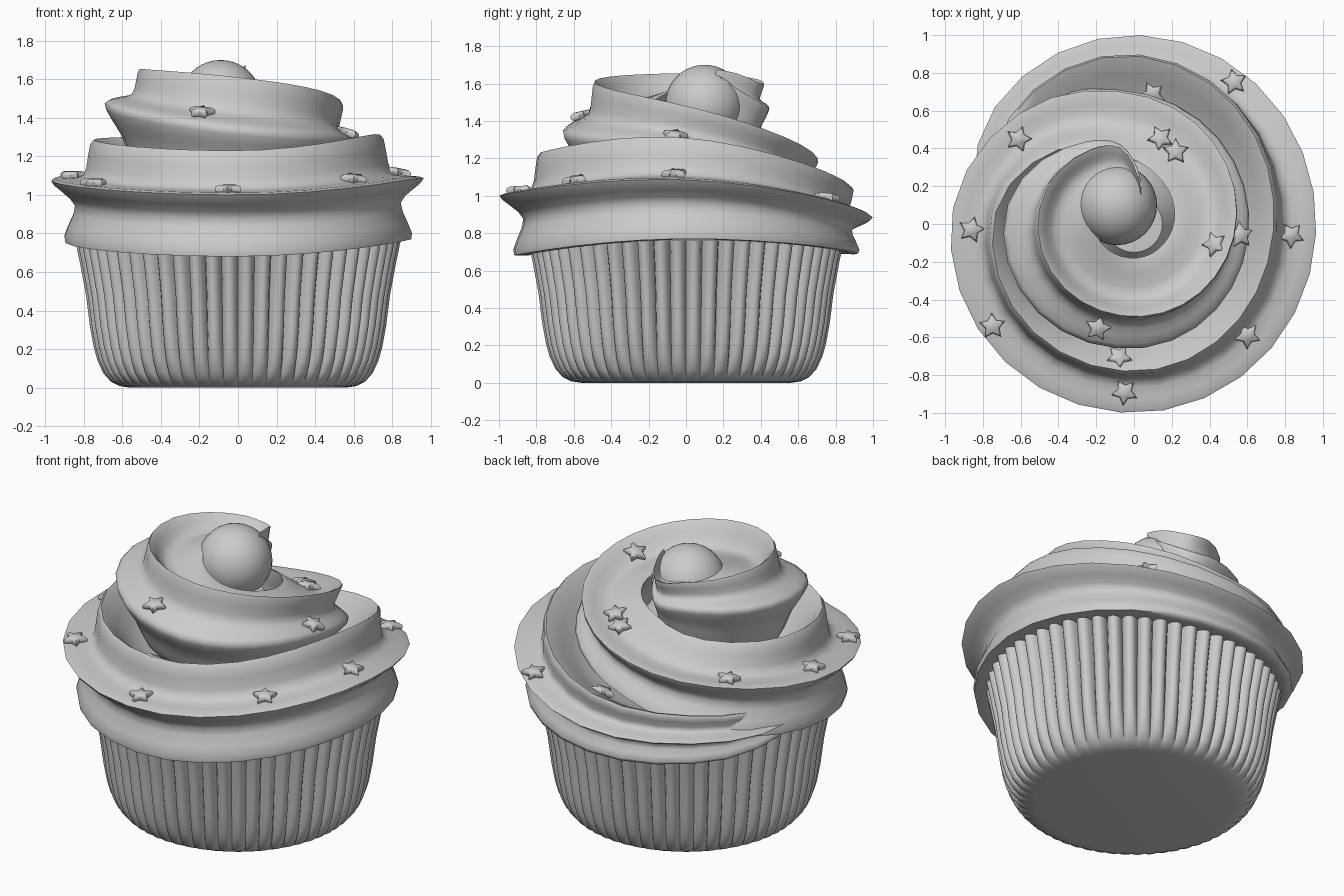
import bpy, bmesh, math
from mathutils import Vector, Matrix
from mathutils.bvhtree import BVHTree

if "Cube" in bpy.data.objects:
    bpy.data.objects.remove(bpy.data.objects["Cube"])


def finish(name, bm, angle=40):
    bmesh.ops.recalc_face_normals(bm, faces=bm.faces[:])
    me = bpy.data.meshes.new(name)
    bm.to_mesh(me)
    bm.free()
    ob = bpy.data.objects.new(name, me)
    bpy.context.collection.objects.link(ob)
    bpy.ops.object.select_all(action='DESELECT')
    ob.select_set(True)
    bpy.context.view_layer.objects.active = ob
    bpy.ops.object.shade_smooth_by_angle(angle=math.radians(angle))
    return ob


def loft(bm, rings):
    """Bridge closed rings of points and cap both ends."""
    vs = [[bm.verts.new(p) for p in ring] for ring in rings]
    n = len(vs[0])
    for a, b in zip(vs, vs[1:]):
        for i in range(n):
            j = (i + 1) % n
            bm.faces.new((a[i], a[j], b[j], b[i]))
    bm.faces.new(vs[0])
    bm.faces.new(vs[-1])


# Pleated paper wrapper: (radius, height, pleat depth)
PLEATS, STEPS = 56, 8
profile = [(.56, 0, 0), (.615, .008, .005), (.66, .03, .012), (.70, .075, .025),
           (.73, .14, .035), (.75, .21, .045), (.77, .32, .05), (.79, .48, .055),
           (.82, .64, .06), (.845, .76, .065), (.77, .76, 0)]
rings = []
for r, z, d in profile:
    ring = []
    for i in range(PLEATS * STEPS):
        a = 2 * math.pi * i / (PLEATS * STEPS)
        rr = r - d * (1 - abs(math.sin(a * PLEATS / 2)) ** .55)
        ring.append((rr * math.cos(a), rr * math.sin(a), z))
    rings.append(ring)
bm = bmesh.new()
loft(bm, rings)
finish("wrapper", bm, 50)

# Piped frosting: clockwise angle from the back, then (radius, height) of the
# outer, upper, lower ridges and the hidden inner base of the rope section
KEYS = [
    (-94, .78, .84, .72, .88, .78, .80, .5, .82),
    (-68, .91, .84, .79, .92, .86, .74, .45, .8),
    (-45, .97, .85, .87, .97, .90, .70, .4, .8),
    (0, 1.0, .88, .89, 1.04, .92, .69, .35, .8),
    (90, .965, 1.085, .74, 1.31, .90, .77, .3, .85),
    (180, 1.0, 1.0, .78, 1.23, .92, .68, .3, .8),
    (270, .97, 1.08, .745, 1.29, .90, .76, .3, .85),
    (315, .84, 1.14, .56, 1.31, .85, .85, .32, .9),
    (360, .69, 1.22, .34, 1.36, .70, 1.0, .35, .95),
    (450, .54, 1.48, .21, 1.42, .61, 1.26, .45, 1.0),
    (540, .49, 1.61, .18, 1.48, .66, 1.34, .5, 1.05),
    (630, .51, 1.655, .21, 1.58, .69, 1.48, .52, 1.15),
    (685, .46, 1.625, .2, 1.6, .52, 1.48, .42, 1.25),
    (710, .41, 1.60, .17, 1.6, .43, 1.47, .34, 1.3),
    (723, .27, 1.655, .14, 1.6, .3, 1.55, .24, 1.4),
    (733, .17, 1.675, .12, 1.6, .19, 1.63, .14, 1.54),
]


def sample(phi):
    k = next(i for i in range(len(KEYS) - 1) if phi <= KEYS[i + 1][0])
    p, q = KEYS[k], KEYS[k + 1]
    o, s = KEYS[max(k - 1, 0)], KEYS[min(k + 2, len(KEYS) - 1)]
    h = q[0] - p[0]
    t = (phi - p[0]) / h
    out = []
    for c in range(1, 9):
        m0 = (q[c] - o[c]) / (q[0] - o[0]) * h
        m1 = (s[c] - p[c]) / (s[0] - p[0]) * h
        out.append((2*t**3 - 3*t*t + 1) * p[c] + (t**3 - 2*t*t + t) * m0
                   + (3*t*t - 2*t**3) * q[c] + (t**3 - t*t) * m1)
    return [Vector(out[i:i + 2]) for i in range(0, 8, 2)]


def section(phi, sub=4):
    A, B, C, D = sample(phi)
    O = (A + B + C + D) / 4

    def valley(p, q, pull):
        return ((p + q) / 2).lerp(O, pull)
    pts = [A, valley(A, B, .42), B, valley(B, D, .2), D, valley(D, C, 0), C, valley(C, A, .42)]
    n, ring = len(pts), []
    a = math.radians(phi)
    for i in range(n):
        p0, p1, p2, p3 = (pts[(i + k) % n] for k in (-1, 0, 1, 2))
        for j in range(sub):
            t = j / sub
            m0, m1 = (p2 - p0) * .4, (p3 - p1) * .4
            v = (p1 * (2*t**3 - 3*t*t + 1) + m0 * (t**3 - 2*t*t + t)
                 + p2 * (3*t*t - 2*t**3) + m1 * (t**3 - t*t))
            ring.append((v.x * math.sin(a), v.x * math.cos(a), v.y))
    return ring


angles = [-94, -85] + list(range(-76, 684, 13)) + [690, 697, 704, 710, 715, 719, 723, 728, 733]
bm = bmesh.new()
loft(bm, [section(p) for p in angles])
frosting = finish("frosting_swirl", bm, 75)

# Hidden core filling the swirl
bm = bmesh.new()
bmesh.ops.create_cone(bm, cap_ends=True, segments=32, radius1=.6, radius2=.15, depth=.65,
                      matrix=Matrix.Translation((0, 0, 1.03)))
finish("frosting_core", bm)

# Round dollop in the middle of the swirl
bm = bmesh.new()
bmesh.ops.create_uvsphere(bm, u_segments=32, v_segments=20, radius=.212,
                          matrix=Matrix.Translation((-.09, .1, 1.488)))
finish("top_ball", bm, 60)

# Star sprinkles dropped onto the frosting
tree = BVHTree.FromObject(frosting, bpy.context.evaluated_depsgraph_get())
spots = [(.1, .69), (.53, .75), (-.61, .45), (.14, .45), (.22, .38), (-.86, -.03),
         (-.75, -.54), (-.19, -.55), (-.05, -.89), (-.08, -.71), (.43, -.11),
         (.56, -.06), (.83, -.06), (.6, -.59)]
for n, (x, y) in enumerate(spots):
    hit, normal, _, _ = tree.ray_cast(Vector((x, y, 3)), Vector((0, 0, -1)))
    if hit is None:
        continue
    if normal.z < 0:
        normal = -normal
    axis = (normal + Vector((0, 0, 1))).normalized()
    mat = (Matrix.Translation(hit + axis * .012) @ axis.to_track_quat('Z', 'Y').to_matrix().to_4x4()
           @ Matrix.Rotation(n * .9, 4, 'Z'))
    rings = []
    for scale, z in ((.7, -.022), (.95, -.013), (1, 0), (.95, .013), (.7, .022)):
        rings.append([mat @ Vector((scale * r * math.cos(i * math.pi / 5),
                                    scale * r * math.sin(i * math.pi / 5), z))
                      for i, r in enumerate((.072, .038) * 5)])
    bm = bmesh.new()
    loft(bm, rings)
    finish("star_sprinkle_%02d" % (n + 1), bm, 50)
